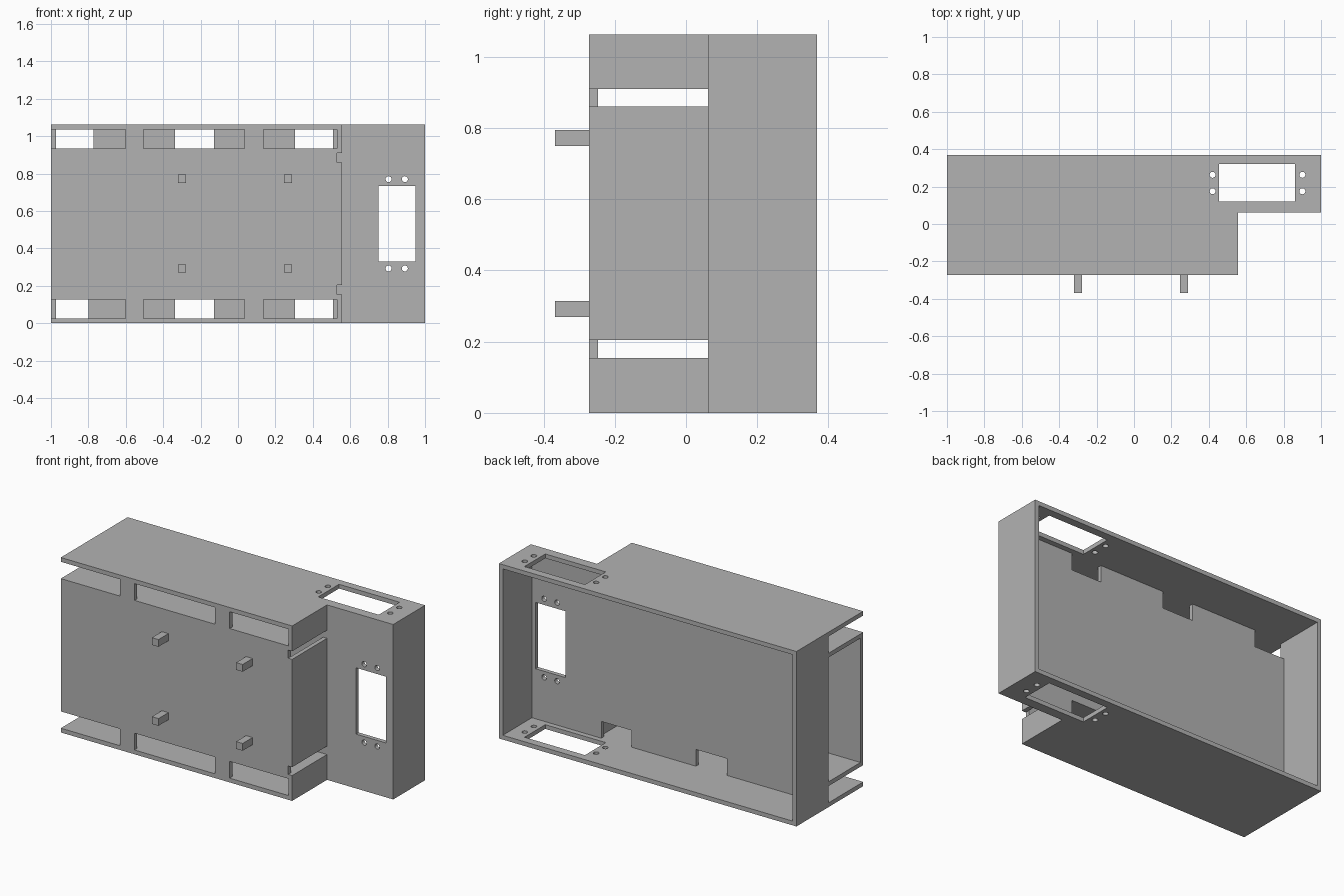
import bpy
import bmesh
from mathutils import Matrix

cube = bpy.data.objects.get("Cube")
if cube:
    bpy.data.objects.remove(cube, do_unlink=True)

grey = bpy.data.materials.new("plain grey")
grey.use_nodes = True
colour = (0.45, 0.45, 0.45, 1)
grey.diffuse_color = colour
grey.node_tree.nodes["Principled BSDF"].inputs["Base Color"].default_value = colour

# Main dimensions
H = 1.063                       # height
T = 0.026                       # wall thickness
FRONT, MID, BACK = -0.273, 0.062, 0.368
STEP = 0.555                    # left end of the front section
INNER = STEP - T
LOW = (T, 0.128)                # lower channel, z range
HIGH = (H - 0.128, H - T)       # upper channel, z range


def add_object(name, bm):
    bmesh.ops.recalc_face_normals(bm, faces=bm.faces)
    mesh = bpy.data.meshes.new(name)
    bm.to_mesh(mesh)
    bm.free()
    mesh.materials.append(grey)
    obj = bpy.data.objects.new(name, mesh)
    bpy.context.collection.objects.link(obj)
    return obj


def box(name, xs, ys, zs):
    bm = bmesh.new()
    bmesh.ops.create_cube(bm, size=1)
    for v in bm.verts:
        v.co = [r[0] if c < 0 else r[1] for c, r in zip(v.co, (xs, ys, zs))]
    return add_object(name, bm)


def rod(name, centre, axis, radius, length):
    bm = bmesh.new()
    turn = Matrix.Rotation(1.570796, 4, "X") if axis == "Y" else Matrix()
    bmesh.ops.create_cone(bm, cap_ends=True, segments=24, radius1=radius,
                          radius2=radius, depth=length,
                          matrix=Matrix.Translation(centre) @ turn)
    return add_object(name, bm)


# Solid L-shaped block for the housing
bm = bmesh.new()
outline = [(-1, FRONT), (STEP, FRONT), (STEP, MID), (1, MID), (1, BACK), (-1, BACK)]
base = bm.faces.new([bm.verts.new((x, y, 0)) for x, y in outline])
top = bmesh.ops.extrude_face_region(bm, geom=[base])["geom"]
bmesh.ops.translate(bm, vec=(0, 0, H),
                    verts=[g for g in top if isinstance(g, bmesh.types.BMVert)])
housing = add_object("housing", bm)

cutters = []


def cut(xs, ys, zs):
    cutters.append(box("cutter", xs, ys, zs))


# Open rear tray and the central tunnel
cut((T - 1, 1 - T), (MID + T, BACK + 0.1), (T, H - T))
inside = (FRONT + T, MID)
cut((-1.1, INNER), inside, (LOW[1] + T, HIGH[0] - T))

# Channels above and below the tunnel, with front slots and rear notches
for zs, first_end in ((LOW, -0.8), (HIGH, -0.773)):
    cut((-1.1, INNER), inside, zs)
    for xs in ((-1.1, -0.602), (-0.505, 0.035), (0.135, INNER)):
        cut(xs, (FRONT - 0.1, FRONT + 0.05), zs)
    for xs in ((T - 1, first_end), (-0.337, -0.128), (0.305, 0.508)):
        cut(xs, (MID - 0.02, MID + 0.05), zs)

# Side slots next to the tunnel floor and ceiling
for zs in ((0.154, 0.205), (0.86, 0.909)):
    cut((INNER - 0.001, STEP + 0.1), (FRONT - 0.1, MID), zs)

# Socket windows with screw holes: front face, then top and bottom
cut((0.75, 0.95), (MID - 0.05, MID + 0.06), (0.33, 0.733))
for x in (0.805, 0.892):
    for z in (0.293, 0.77):
        cutters.append(rod("cutter", (x, MID, z), "Y", 0.016, 0.12))
for level in (0, H):
    cut((0.455, 0.862), (0.12, 0.32), (level - 0.06, level + 0.06))
    for x in (0.42, 0.9):
        for y in (0.175, 0.263):
            cutters.append(rod("cutter", (x, y, level), "Z", 0.016, 0.12))

for cutter in cutters:
    cutter.hide_render = True
    mod = housing.modifiers.new("opening", "BOOLEAN")
    mod.operation = "DIFFERENCE"
    mod.solver = "EXACT"
    mod.object = cutter

# Bake the openings and drop the helpers
graph = bpy.context.evaluated_depsgraph_get()
finished = bpy.data.meshes.new_from_object(housing.evaluated_get(graph))
housing.modifiers.clear()
housing.data = finished
housing.data.materials.clear()
housing.data.materials.append(grey)
for cutter in cutters:
    bpy.data.objects.remove(cutter, do_unlink=True)

# Four square pegs on the front plate
for side, x in (("right", -0.299), ("left", 0.267)):
    for height, z in (("lower", 0.292), ("upper", 0.772)):
        box(f"{height}_{side}_peg", (x - 0.022, x + 0.022),
            (-0.368, FRONT + 0.005), (z - 0.022, z + 0.022))
